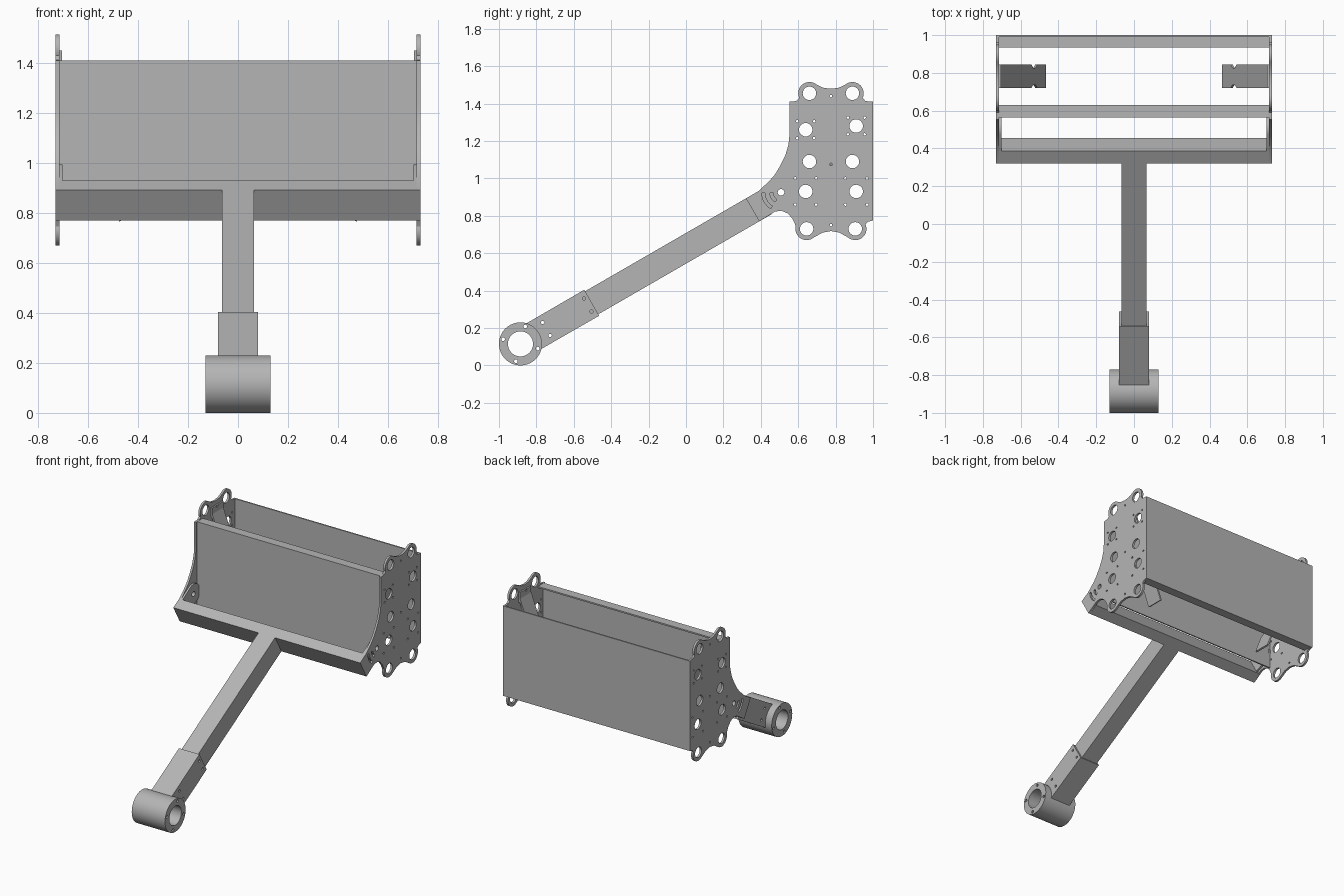
import bpy, bmesh
from math import sin, cos, radians
from mathutils import Matrix, Vector

old = bpy.data.objects.get("Cube")
if old:
    bpy.data.objects.remove(old, do_unlink=True)

grey = bpy.data.materials.new("steel_grey")
grey.use_nodes = True
COLOUR = (0.46, 0.46, 0.46, 1)
grey.diffuse_color = COLOUR
grey.node_tree.nodes["Principled BSDF"].inputs["Base Color"].default_value = COLOUR


def arc(cy, cz, r, a, b, n=14):
    """Points on an arc from angle a to angle b, in degrees."""
    angles = [radians(a + (b - a) * i / n) for i in range(n + 1)]
    return [(cy + r * cos(t), cz + r * sin(t)) for t in angles]


def circle(cy, cz, r, n=24):
    return arc(cy, cz, r, 0, 360, n)[:-1]


def slot(cy, cz, r, a, b, w):
    """Curved slot of half width w."""
    return arc(cy, cz, r + w, a, b, 8) + arc(cy, cz, r - w, b, a, 8)


def slab(name, loops, x0, x1):
    """Extrude a side profile (first loop outer, others holes) from x0 to x1."""
    curve = bpy.data.curves.new(name, "CURVE")
    curve.dimensions = "2D"
    curve.fill_mode = "BOTH"
    curve.extrude = abs(x1 - x0) / 2
    for loop in loops:
        s = curve.splines.new("POLY")
        s.points.add(len(loop) - 1)
        for p, (y, z) in zip(s.points, loop):
            p.co = (y, z, 0, 1)
        s.use_cyclic_u = True
    temp = bpy.data.objects.new(name + "_outline", curve)
    bpy.context.collection.objects.link(temp)
    deps = bpy.context.evaluated_depsgraph_get()
    mesh = bpy.data.meshes.new_from_object(temp.evaluated_get(deps))
    bpy.data.objects.remove(temp, do_unlink=True)
    # Profile axes become y and z, thickness becomes x
    mesh.transform(Matrix.Translation(((x0 + x1) / 2, 0, 0)) @
                   Matrix(((0, 0, 1, 0), (1, 0, 0, 0), (0, 1, 0, 0), (0, 0, 0, 1))))
    bm = bmesh.new()
    bm.from_mesh(mesh)
    bmesh.ops.remove_doubles(bm, verts=bm.verts, dist=1e-5)
    bmesh.ops.recalc_face_normals(bm, faces=bm.faces)
    bm.to_mesh(mesh)
    bm.free()
    mesh.materials.clear()
    mesh.materials.append(grey)
    obj = bpy.data.objects.new(name, mesh)
    bpy.context.collection.objects.link(obj)
    bpy.ops.object.select_all(action="DESELECT")
    obj.select_set(True)
    bpy.context.view_layer.objects.active = obj
    bpy.ops.object.shade_smooth_by_angle(angle=radians(30))
    return obj


# Arm frame: distance along the arm and across it, from the pivot
PIVOT = Vector((-0.885, 0.115))
ALONG = Vector((cos(radians(30)), sin(radians(30))))
ACROSS = Vector((-ALONG.y, ALONG.x))


def on_arm(d, h):
    return tuple(PIVOT + ALONG * d + ACROSS * h)


def arm_box(d0, d1, h):
    return [on_arm(d0, -h), on_arm(d1, -h), on_arm(d1, h), on_arm(d0, h)]


# Pivot tube with bolt holes, sleeve, arm and cross beam
bolts = [circle(*p, 0.01, 12) for p in arc(*PIVOT, 0.096, 75, 345, 3)]
slab("pivot_tube", [circle(*PIVOT, 0.115, 64), circle(*PIVOT, 0.067, 48)] + bolts, -0.13, 0.13)
sleeve_holes = [circle(*on_arm(d, h), 0.009, 12) for d in (0.16, 0.415) for h in (-0.04, 0.04)]
saddle = arc(*PIVOT, 0.114, 30 + 44, 30 - 44)
slab("sleeve", [[on_arm(0.44, -0.08), on_arm(0.44, 0.08)] + saddle] + sleeve_holes, -0.08, 0.08)
slab("arm", [arm_box(0.36, 1.44, 0.071)], -0.065, 0.065)
slab("cross_beam", [arm_box(1.433, 1.508, 0.071)], -0.715, 0.715)

# Side plate profile: lobed top and bottom, concave throat towards the beam
outline = [on_arm(1.433, -0.071), on_arm(1.433, 0.071), on_arm(1.508, 0.071)]
outline += [(0.445, 0.985), (0.475, 1.02), (0.505, 1.07), (0.53, 1.12), (0.548, 1.18), (0.553, 1.23)]
outline += [(0.553, 1.41), (0.59, 1.413)]
outline += arc(0.66, 1.455, 0.06, 205, 50) + [(0.735, 1.484), (0.775, 1.479), (0.815, 1.484)]
outline += arc(0.89, 1.455, 0.06, 130, -25) + [(0.96, 1.413), (1, 1.41), (1, 0.775), (0.972, 0.768)]
outline += arc(0.905, 0.73, 0.06, 25, -130) + [(0.82, 0.71), (0.775, 0.718), (0.73, 0.71)]
outline += arc(0.645, 0.73, 0.06, -50, -195)
outline += [(0.57, 0.783), (0.545, 0.812), (0.51, 0.827), (0.475, 0.822)]

big = [(0.66, 1.455), (0.89, 1.455), (0.64, 1.26), (0.91, 1.28), (0.66, 1.09),
       (0.89, 1.09), (0.64, 0.93), (0.91, 0.93), (0.645, 0.73), (0.905, 0.73)]
small = [(cy + i * w, cz + j * h)
         for cy, cz, w, h in ((0.64, 1.26, 0.045, 0.045), (0.91, 1.28, 0.045, 0.045),
                              (0.64, 0.93, 0.056, 0.07), (0.91, 0.93, 0.058, 0.07))
         for i in (-1, 1) for j in (-1, 1)]
small += [(0.775, z) for z in (1.44, 1.075, 0.75)]
hinge = [circle(0.508, 0.925, 0.018, 16),
         slot(0.508, 0.925, 0.095, 182, 238, 0.008),
         slot(0.508, 0.925, 0.052, 182, 238, 0.008)]
holes = [circle(*p, 0.036) for p in big] + [circle(*p, 0.007, 10) for p in small] + hinge

lug = [on_arm(1.508, -0.05), *arc(0.508, 0.925, 0.07, -60, 120), on_arm(1.508, 0.071)]


def deflector(name, side):
    """Slanted notched strip running from the plate top down and inwards."""
    half = [(0, 0.0625), (0.68, 0.0625), (0.72, 0.045), (0.77, 0.045), (0.81, 0.0625), (1, 0.0625)]
    pts = [(t, 0.782 + w) for t, w in half] + [(t, 0.782 - w) for t, w in reversed(half)]
    bm = bmesh.new()
    face = bm.faces.new([bm.verts.new((side * (0.71 - 0.245 * t), y, 1.42 - 0.65 * t))
                         for t, y in pts])
    grown = bmesh.ops.extrude_face_region(bm, geom=[face])["geom"]
    moved = [v for v in grown if isinstance(v, bmesh.types.BMVert)]
    bmesh.ops.translate(bm, verts=moved, vec=(side * 0.011, 0, -0.004))
    bmesh.ops.recalc_face_normals(bm, faces=bm.faces)
    mesh = bpy.data.meshes.new(name)
    bm.to_mesh(mesh)
    bm.free()
    mesh.materials.append(grey)
    bpy.context.collection.objects.link(bpy.data.objects.new(name, mesh))


for label, s in (("left", 1), ("right", -1)):
    slab(label + "_side_plate", [outline] + holes, s * 0.715, s * 0.73)
    slab(label + "_hinge_lug", [lug] + hinge[:1], s * 0.702, s * 0.715)
    tab = [(0.72, 1.38), (0.845, 1.38), (0.845, 1.45), (0.72, 1.45)]
    slab(label + "_deflector_tab", [tab, circle(0.775, 1.44, 0.007, 10)], s * 0.705, s * 0.715)
    deflector(label + "_deflector", s)

# Folded sheet panels: front lip at the top, rear lip at the bottom
slab("front_panel", [[(0.565, 0.8), (0.575, 0.8), (0.575, 1.4), (0.63, 1.4),
                      (0.63, 1.41), (0.565, 1.41)]], -0.715, 0.715)
slab("rear_panel", [[(1, 1.41), (0.99, 1.41), (0.99, 0.785), (0.935, 0.785),
                     (0.935, 0.775), (1, 0.775)]], -0.715, 0.715)
